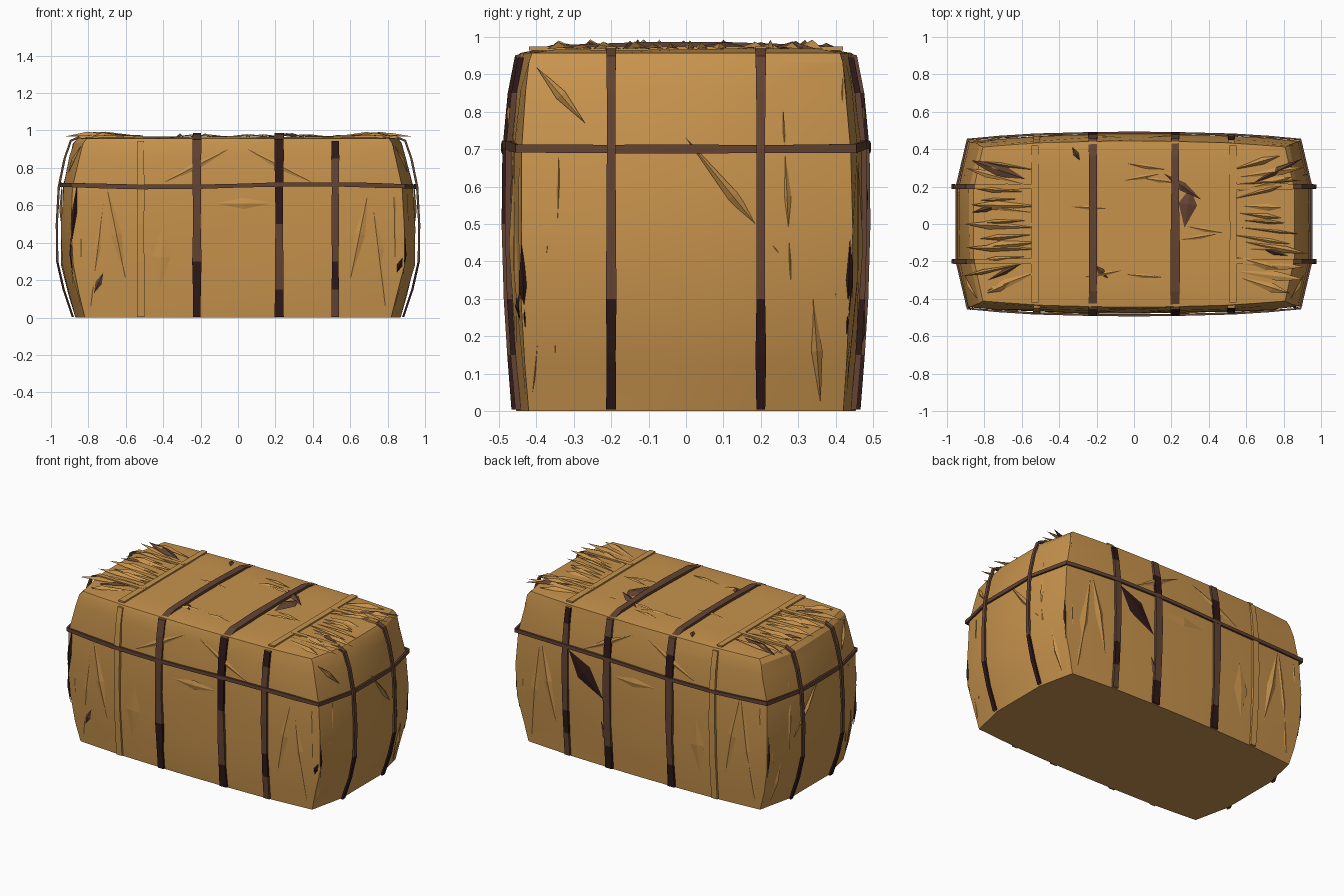
import bpy, bmesh, math, random
from mathutils import Vector

if "Cube" in bpy.data.objects:
    bpy.data.objects.remove(bpy.data.objects["Cube"])
random.seed(7)


def material(name, rgb):
    m = bpy.data.materials.new(name)
    m.diffuse_color = (*rgb, 1)
    m.use_nodes = True
    m.node_tree.nodes["Principled BSDF"].inputs["Base Color"].default_value = m.diffuse_color
    return m


TAN = material("tan wrapping", (0.57, 0.29, 0.073))
BROWN = material("strap brown", (0.125, 0.057, 0.033))
DARK = material("dark tear", (0.028, 0.010, 0.009))
MATS = [TAN, BROWN, DARK]


def finish(bm, name, angle=None):
    me = bpy.data.meshes.new(name)
    bm.to_mesh(me)
    bm.free()
    for m in MATS:
        me.materials.append(m)
    if angle:
        me.polygons.foreach_set("use_smooth", [True] * len(me.polygons))
        me.set_sharp_from_angle(angle=math.radians(angle))
    ob = bpy.data.objects.new(name, me)
    bpy.context.collection.objects.link(ob)
    return ob


def interp(t, pts):
    for (a, va), (b, vb) in zip(pts, pts[1:]):
        if t <= b:
            k = max(0, (t - a) / (b - a))
            return va + (vb - va) * k
    return pts[-1][1]


# Bale shape: height profiles and plan outline
SX = [(0, .925), (.25, 1), (.5, 1.005), (.72, .995), (.93, .935), (.96, .91)]
SY = [(0, .945), (.25, .985), (.5, 1), (.72, .995), (.9, .955), (.955, .925)]
SIDE = [(0, .48), (.22, .478), (.53, .47), (.885, .445)]
END = [(0, .945), (.2, .94), (.445, .885)]


def on(face, u, z, off=0.0):
    """Point on a wall (front, back, left, right) or on the top."""
    sx, sy = interp(z, SX), interp(z, SY)
    if face in ("front", "back"):
        y = interp(abs(u) / sx, SIDE) * sy + off
        return Vector((u, -y if face == "front" else y, z))
    if face in ("left", "right"):
        x = interp(abs(u) / sy, END) * sx + off
        return Vector((-x if face == "left" else x, u, z))
    return Vector((u, z, .965 + off))


NORMAL = {"front": Vector((0, -1, 0)), "back": Vector((0, 1, 0)), "left": Vector((-1, 0, 0)),
          "right": Vector((1, 0, 0)), "top": Vector((0, 0, 1))}

# Wrapped body, lofted upward from plan rings
half = [(.94, 0), (.94, .2), (.885, .445), (.72, .458), (.53, .47), (.22, .478), (0, .48)]
quad2 = half + [(-x, y) for x, y in half[-2::-1]]
plan = quad2 + [(x, -y) for x, y in quad2[-2:0:-1]]
bm = bmesh.new()
rings = []
for z in (0, .12, .28, .48, .7, .86, .93, .957):
    j = 0 if z in (0, .957) else .005
    rings.append([bm.verts.new((x * interp(z, SX) + random.uniform(-j, j),
                                y * interp(z, SY) + random.uniform(-j, j),
                                z + random.uniform(-j, j))) for x, y in plan])
for s in (.85, .55):
    rings.append([bm.verts.new((x * .91 * s, y * .925 * s, .966 + random.uniform(-.004, .004)))
                  for x, y in plan])
n = len(plan)
for a, b in zip(rings, rings[1:]):
    for i in range(n):
        bm.faces.new((a[i], a[(i + 1) % n], b[(i + 1) % n], b[i]))
bm.faces.new(rings[-1])
bm.faces.new(rings[0][::-1])
finish(bm, "wrapped_bale", 20)


def strap(name, pts, out, width, mats, thick=.008, closed=False):
    """Flat band along pts; out = outward directions, width = half-width vector."""
    bm = bmesh.new()
    secs = []
    for p, o in zip(pts, out):
        o = o.normalized() * thick
        w = width * random.uniform(.85, 1.1)
        secs.append([bm.verts.new(p + q) for q in (-w - o, w - o, w + o, -w + o)])
    pairs = list(zip(secs, secs[1:])) + ([(secs[-1], secs[0])] if closed else [])
    for k, (a, b) in enumerate(pairs):
        for i in range(4):
            f = bm.faces.new((a[i], a[(i + 1) % 4], b[(i + 1) % 4], b[i]))
            f.material_index = mats[k % len(mats)]
    if not closed:
        bm.faces.new(secs[0][::-1])
        bm.faces.new(secs[-1])
    bmesh.ops.recalc_face_normals(bm, faces=bm.faces)
    return finish(bm, name)


LEVELS = (0.004, .15, .3, .5, .7, .85, .945)
# Two full straps over the top and under the bottom
for x, mats in ((-.22, [2, 2, 1, 1, 1, 1, 1]), (.22, [2, 1, 1, 2, 2, 2, 1])):
    pts = [on("front", x, z, .007) for z in LEVELS]
    out = [NORMAL["front"]] * 6 + [Vector((0, -1, 1))]
    pts += [Vector((x, y, .978 if abs(y) < .3 else .97)) for y in (-.36, -.12, .12, .36)]
    out += [NORMAL["top"]] * 4
    pts += [on("back", x, z, .007) for z in LEVELS[::-1]]
    out += [Vector((0, 1, 1))] + [NORMAL["back"]] * 6
    strap("full_strap", pts, out, Vector((.023, 0, 0)),
          mats[:6] + [1] * 5 + [1, 2, 1, 1, 1, 2] + [1], closed=True)

# Side straps near the ends: brown on the right, wrapped over in tan on the left
for x, mats in ((.52, [1, 2, 1, 1, 1, 2]), (-.52, [0])):
    for face in ("front", "back"):
        strap("side_strap", [on(face, x, z, .006) for z in LEVELS], [NORMAL[face]] * 7,
              Vector((.02, 0, 0)), mats)

# End straps standing off the end walls, continued as tan bands on top
for face, s in (("left", -1), ("right", 1)):
    for y in (-.2, .2):
        pts = [on(face, y, z, g) for z, g in zip(LEVELS, (.015, .022, .026, .024, .022, .028, .03))]
        pts.append(Vector((s * .84, y, .968)))
        strap("end_strap", pts, [NORMAL[face]] * 6 + [Vector((s, 0, 1)), NORMAL["top"]],
              Vector((0, .013, 0)), [2, 2, 1, 1, 1, 1, 1], .006)
        strap("covered_top_band", [Vector((s * x, y, .969)) for x in (.52, .68, .85)],
              [NORMAL["top"]] * 3, Vector((0, .014, 0)), [0], .006)
    strap("covered_cross_band", [Vector((s * .53, y, .969)) for y in (-.42, 0, .42)],
          [NORMAL["top"]] * 3, Vector((.02, 0, 0)), [0], .005)

# Horizontal belt around all four walls
ring = [Vector((x * 1.0, y * 1.0, .705 + .008 * math.sin(4 * x))) for x, y in plan]
for p in ring:
    d = Vector((p.x / .94 ** 2 if abs(p.x) > .8 else 0, p.y / .48 ** 2 if abs(p.y) > .4 else 0, 0))
    p += d.normalized() * .008
strap("belt", ring, [Vector((p.x ** 7, (p.y * 1.9) ** 7, 0)) for p in ring],
      Vector((0, 0, .012)), [1], .006, True)


# Folds: small tent-shaped creases from a to b in wall coordinates
folds, tears = bmesh.new(), bmesh.new()


def fold(bm, face, a, b, w, h, mat=0, t=.5):
    pa, pb = on(face, *a, .003), on(face, *b, .003)
    side = (pb - pa).cross(NORMAL[face]).normalized() * w
    mid = pa.lerp(pb, t) + NORMAL[face] * .004
    va, vb, l, r, c = [bm.verts.new(p) for p in
                       (pa, pb, mid - side, mid + side, mid + NORMAL[face] * h)]
    for tri in ((va, l, c), (l, vb, c), (vb, r, c), (r, va, c)):
        f = bm.faces.new(tri)
        f.normal_update()
        if f.normal.dot(NORMAL[face]) < 0:
            f.normal_flip()
        f.material_index = mat


for face in ("front", "back"):
    for s in (-1, 1):
        fold(folds, face, (s * .79, .04), (s * .71, .69), .035, .012)
        fold(folds, face, (s * .6, .2), (s * .7, .69), .03, .012)
        fold(folds, face, (s * .84, .3), (s * .83, .92), .02, .01)
        fold(folds, face, (s * .4, .72), (s * .05, .9), .02, .008)
    fold(folds, face, (-.12, .61), (.18, .61), .03, .008)
    fold(folds, face, (-.42, .15), (-.4, .5), .05, .006)
for face in ("left", "right"):
    for u0, z0, u1, z1 in ((-.35, .15, -.34, .68), (.28, .35, .26, .8), (-.4, .92, -.27, .77),
                           (.0, .73, .25, .42), (.36, .02, .34, .3), (.4, .3, .42, .9),
                           (-.41, .05, -.37, .45)):
        fold(folds, face, (u0, z0), (u1, z1), .015, .014)
    fold(tears, face, (-.43, .22), (-.44, .45), .012, .01, 2)
    fold(tears, face, (.43, .2), (.44, .5), .012, .01, 2)

# Pleats fanned out over the top ends, tips sticking up a little
for s in (-1, 1):
    for k in range(16):
        y = -.36 + .72 * k / 15
        fold(folds, "top", (s * random.uniform(.5, .62), y * .8),
             (s * random.uniform(.78, .94), y + random.uniform(-.05, .05)),
             random.uniform(.008, .025), random.uniform(.006, .022), 0, .65)
for k in range(8):
    x, y = random.uniform(-.4, .3), random.uniform(-.38, .38)
    fold(folds, "top", (x, y), (x + .2, y + random.uniform(-.04, .04)), .012, .008)
finish(folds, "wrapping_folds")

# Dark tears in the wrapping
fold(tears, "top", (-.87, .34), (-.58, .24), .04, .014, 1)
fold(tears, "top", (-.87, .06), (-.71, .1), .015, .012, 1)
fold(tears, "top", (-.78, -.3), (-.6, -.21), .014, .016, 1)
fold(tears, "top", (.16, .27), (.36, .13), .025, .014, 1)
fold(tears, "top", (.27, -.02), (.3, .19), .05, .014, 1, .6)
fold(tears, "top", (.64, .22), (.9, .35), .02, .016, 1)
fold(tears, "top", (.68, -.13), (.82, -.17), .015, .018, 1)
fold(tears, "top", (-.21, -.22), (-.14, -.29), .018, .012, 1)
fold(tears, "top", (-.33, .41), (-.29, .34), .015, .012, 1)
fold(tears, "front", (-.77, .13), (-.72, .24), .018, .008, 1)
fold(tears, "front", (-.89, .4), (-.86, .72), .014, .01, 2)
fold(tears, "front", (.85, .24), (.88, .32), .015, .01, 2)
fold(tears, "back", (.5, .69), (.25, .44), .06, .008, 2, .45)
fold(tears, "back", (.27, .3), (.2, .12), .025, .008, 1)
finish(tears, "dark_tears")
